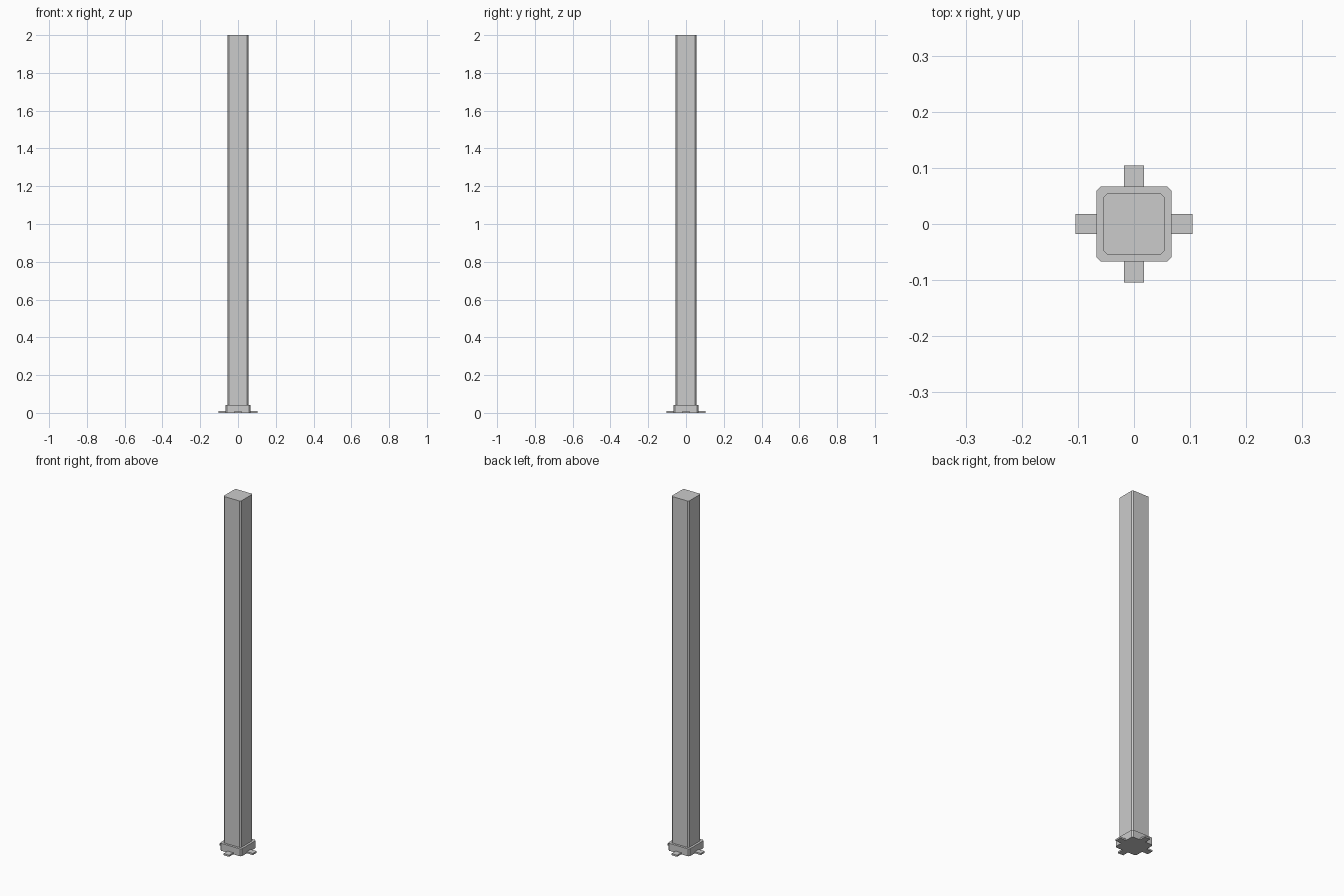
import bpy, bmesh, math
from mathutils import Matrix

if "Cube" in bpy.data.objects:
    bpy.data.objects.remove(bpy.data.objects["Cube"])


def finish(name, bm):
    bmesh.ops.recalc_face_normals(bm, faces=bm.faces)
    me = bpy.data.meshes.new(name)
    bm.to_mesh(me)
    bm.free()
    ob = bpy.data.objects.new(name, me)
    bpy.context.collection.objects.link(ob)
    return ob


def chamfered_prism(name, half, cut, z0, z1):
    """Square column with its four vertical corners cut off."""
    bm = bmesh.new()
    h, k = half, half - cut
    ring = [(h, -k), (h, k), (k, h), (-k, h), (-h, k), (-h, -k), (-k, -h), (k, -h)]
    face = bm.faces.new([bm.verts.new((x, y, z0)) for x, y in ring])
    top = bmesh.ops.extrude_face_region(bm, geom=[face], use_keep_orig=True)
    verts = [g for g in top["geom"] if isinstance(g, bmesh.types.BMVert)]
    bmesh.ops.translate(bm, verts=verts, vec=(0, 0, z1 - z0))
    return finish(name, bm)


# Collar and tall post
COLLAR_H, COLLAR_TOP = 0.0672, 0.042
chamfered_prism("base_collar", COLLAR_H, 0.008, 0, COLLAR_TOP)
chamfered_prism("post", 0.0545, 0.007, COLLAR_TOP, 2.0)

# Four flat fixing tabs around the foot
REACH, WIDTH, THICK = 0.1045, 0.0348, 0.009
length = REACH - COLLAR_H
for i, side in enumerate(("right", "back", "left", "front")):
    bm = bmesh.new()
    m = (Matrix.Rotation(i * math.pi / 2, 4, 'Z')
         @ Matrix.Translation((COLLAR_H + length / 2, 0, THICK / 2))
         @ Matrix.Diagonal((length, WIDTH, THICK, 1)))
    bmesh.ops.create_cube(bm, size=1, matrix=m)
    finish("tab_" + side, bm)
